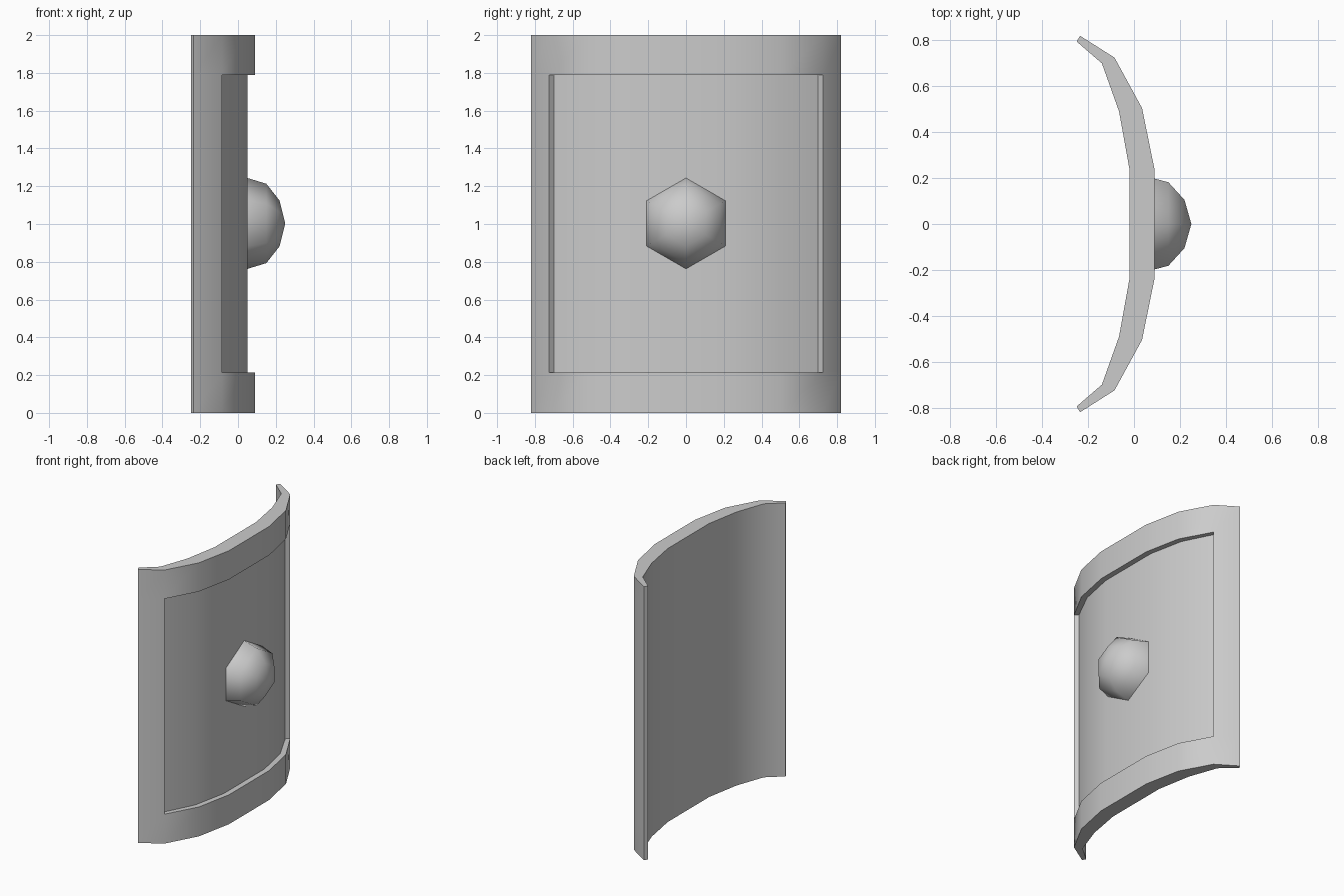
import bpy, bmesh, math

if "Cube" in bpy.data.objects:
    bpy.data.objects.remove(bpy.data.objects["Cube"])

# Half cross-sections (x, y), from centre outwards
FRONT = [(0.09, 0.235), (0.035, 0.505), (-0.085, 0.725), (-0.235, 0.82)]
BACK = [(-0.02, 0.24), (-0.065, 0.49), (-0.14, 0.70), (-0.25, 0.795)]
PANEL = [(0.05, 0.235), (-0.002, 0.49), (-0.108, 0.70)]
ROWS = [0, 0.215, 1.79, 2]


def mirrored(half):
    return [(x, -y) for x, y in reversed(half)] + half


def make_object(name, bm, angle):
    bmesh.ops.recalc_face_normals(bm, faces=bm.faces)
    mesh = bpy.data.meshes.new(name)
    bm.to_mesh(mesh)
    bm.free()
    obj = bpy.data.objects.new(name, mesh)
    bpy.context.collection.objects.link(obj)
    bpy.ops.object.select_all(action='DESELECT')
    obj.select_set(True)
    bpy.context.view_layer.objects.active = obj
    bpy.ops.object.shade_smooth_by_angle(angle=math.radians(angle))
    return obj


# Curved shield body with a recessed front panel
bm = bmesh.new()
loop = mirrored(FRONT) + mirrored(BACK)[::-1]
n = len(loop)
grid = [[bm.verts.new((x, y, z)) for x, y in loop] for z in ROWS]
for r in range(3):
    for c in range(n):
        if r == 1 and 1 <= c <= 5:
            continue
        d = (c + 1) % n
        bm.faces.new((grid[r][c], grid[r][d], grid[r + 1][d], grid[r + 1][c]))
for row in (grid[0], grid[-1]):
    for c in range(7):
        bm.faces.new((row[c], row[c + 1], row[n - 2 - c], row[n - 1 - c]))

# Recessed panel and its surrounding walls
low, high = [[bm.verts.new((x, y, z)) for x, y in mirrored(PANEL)] for z in ROWS[1:3]]
for c in range(5):
    bm.faces.new((low[c], low[c + 1], high[c + 1], high[c]))
    for inner, outer in ((low, grid[1]), (high, grid[2])):
        bm.faces.new((inner[c], inner[c + 1], outer[c + 2], outer[c + 1]))
for c in (0, 5):
    bm.faces.new((low[c], high[c], grid[2][c + 1], grid[1][c + 1]))
make_object("shield_body", bm, 35)

# Six-sided domed boss
bm = bmesh.new()
rings = []
for x, rad in [(0.045, 0.242), (0.15, 0.21), (0.22, 0.121)]:
    rings.append([bm.verts.new((x, rad * math.sin(k * math.pi / 3),
                                1.003 + rad * math.cos(k * math.pi / 3)))
                  for k in range(6)])
tip = bm.verts.new((0.25, 0, 1.003))
for k in range(6):
    j = (k + 1) % 6
    for a, b in zip(rings, rings[1:]):
        bm.faces.new((a[k], a[j], b[j], b[k]))
    bm.faces.new((rings[-1][k], rings[-1][j], tip))
bm.faces.new(rings[0])
make_object("shield_boss", bm, 65)
